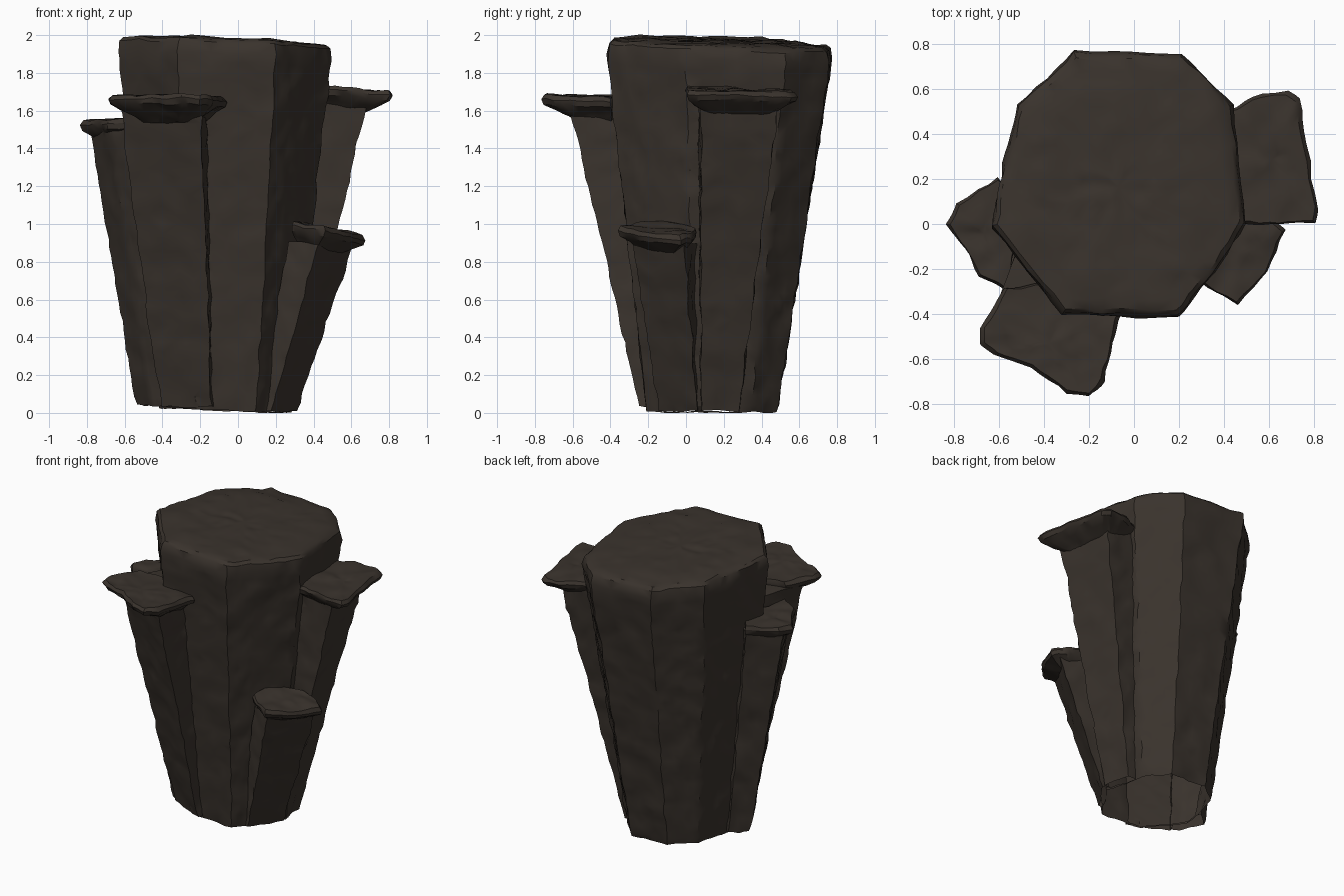
import bpy, bmesh, math
from mathutils import Vector, noise

if "Cube" in bpy.data.objects:
    bpy.data.objects.remove(bpy.data.objects["Cube"])

rock = bpy.data.materials.new("dark brown rock")
rock.diffuse_color = (0.042, 0.033, 0.026, 1)
rock.use_nodes = True
rock.node_tree.nodes["Principled BSDF"].inputs["Base Color"].default_value = rock.diffuse_color


def scaled(poly, s, c):
    return [(c[0] + (x - c[0]) * s, c[1] + (y - c[1]) * s) for x, y in poly]


def ring(poly, z, cuts, slope=(0, 0), c=(0, 0)):
    """Subdivided closed outline at height z, optionally tilted about c."""
    pts = []
    for i, p in enumerate(poly):
        q = poly[(i + 1) % len(poly)]
        for k in range(cuts):
            t = k / cuts
            x, y = p[0] + (q[0] - p[0]) * t, p[1] + (q[1] - p[1]) * t
            pts.append(Vector((x, y, z + slope[0] * (x - c[0]) + slope[1] * (y - c[1]))))
    return pts


def loft(name, rings, step=0.05, cap_steps=6, rough=0.011):
    """Skin through the rings, close both ends, and roughen the surface."""
    full = []
    for a, b in zip(rings, rings[1:]):
        n = max(1, round((b[0] - a[0]).length / step))
        full += [[p.lerp(q, k / n) for p, q in zip(a, b)] for k in range(n)]
    full.append(rings[-1])

    def cap(r):
        mid = sum(r, Vector()) / len(r)
        return mid, [[p.lerp(mid, k / cap_steps) for p in r] for k in range(1, cap_steps)]

    low_mid, low = cap(full[0])
    top_mid, top = cap(full[-1])
    full = low[::-1] + full + top

    def roughen(p):
        q = p + noise.noise_vector(p * 6) * rough * 0.8 + noise.noise_vector(p * 14) * rough
        q.z = max(q.z, 0)
        return q

    bm = bmesh.new()
    vs = [[bm.verts.new(roughen(p)) for p in r] for r in full]
    n = len(vs[0])
    for a, b in zip(vs, vs[1:]):
        for i in range(n):
            j = (i + 1) % n
            bm.faces.new((a[i], a[j], b[j], b[i]))
    for mid, r in ((low_mid, vs[0]), (top_mid, vs[-1])):
        m = bm.verts.new(roughen(mid))
        for i in range(n):
            bm.faces.new((r[i], r[(i + 1) % n], m))
    bmesh.ops.triangulate(bm, faces=bm.faces[:])
    bmesh.ops.recalc_face_normals(bm, faces=bm.faces[:])
    me = bpy.data.meshes.new(name)
    bm.to_mesh(me)
    bm.free()
    me.materials.append(rock)
    ob = bpy.data.objects.new(name, me)
    bpy.context.collection.objects.link(ob)
    return ob


# Main tapering column
top = [(-0.26, 0.77), (0.21, 0.76), (0.44, 0.53), (0.495, 0.0), (0.325, -0.26),
       (0.2, -0.415), (-0.32, -0.405), (-0.635, -0.01), (-0.58, 0.27), (-0.52, 0.53)]
bottom = [(-0.19, 0.49), (0.09, 0.49), (0.22, 0.345), (0.285, 0.05), (0.17, -0.115),
          (0.1, -0.215), (-0.23, -0.21), (-0.435, 0.03), (-0.4, 0.205), (-0.35, 0.36)]
mid = (-0.08, 0.14)
tilt = (-0.04, -0.035)
column = loft("rock_column", [
    ring(scaled(bottom, 0.97, mid), 0.01, 6, (-0.04, 0)),
    ring(bottom, 0.05, 6, (-0.04, 0)),
    ring(top, 1.89, 6, tilt),
    ring(scaled(top, 0.985, mid), 1.945, 6, tilt),
    ring(scaled(top, 0.95, mid), 1.963, 6, tilt),
    ring(scaled(top, 0.7, mid), 1.978, 6, tilt)], cap_steps=7)
parts = []


# Side columns: outline at the ground and outline under the ledge
def side_column(name, low, high, z0, z1):
    parts.append(loft(name, [ring(low, z0, 5), ring(high, z1, 5)], cap_steps=2))


side_column("front_left_column",
            [(-0.41, -0.12), (-0.14, -0.245), (-0.12, -0.1), (-0.3, 0.05)],
            [(-0.63, -0.42), (-0.20, -0.62), (-0.16, -0.33), (-0.48, 0.0)], 0.035, 1.63)
side_column("left_column",
            [(-0.44, 0.15), (-0.54, 0.06), (-0.455, -0.08), (-0.4, -0.12), (-0.3, 0.05)],
            [(-0.60, 0.19), (-0.785, 0.03), (-0.68, -0.2), (-0.58, -0.29), (-0.4, 0.0)], 0.04, 1.51)
side_column("right_column",
            [(0.31, 0.08), (0.28, 0.28), (0.15, 0.28), (0.15, 0.08)],
            [(0.685, 0.08), (0.64, 0.49), (0.40, 0.48), (0.40, 0.06)], 0.01, 1.66)
side_column("low_right_column",
            [(0.175, -0.145), (0.31, 0.06), (0.15, 0.07), (0.1, -0.1)],
            [(0.43, -0.28), (0.61, -0.01), (0.35, 0.06), (0.27, -0.2)], 0.01, 0.9)


# Overhanging ledges, flaring out of the side columns
def ledge(name, outline, z, anchor, slope):
    prof = [(0.5, -0.12), (0.8, -0.06), (0.96, -0.03), (1.0, -0.002), (0.95, 0.02)]
    parts.append(loft(name, [ring(scaled(outline, s, anchor), z + dz, 4, slope, anchor)
                             for s, dz in prof], step=0.04, cap_steps=6, rough=0.012))


ledge("front_left_ledge",
      [(-0.58, -0.29), (-0.69, -0.47), (-0.68, -0.54), (-0.63, -0.58), (-0.46, -0.64), (-0.3, -0.75),
       (-0.2, -0.77), (-0.13, -0.7), (-0.1, -0.53), (-0.06, -0.4), (-0.3, -0.25)],
      1.65, (-0.33, -0.38), (-0.03, -0.05))
ledge("left_ledge",
      [(-0.6, 0.21), (-0.79, 0.09), (-0.83, 0.0), (-0.75, -0.11), (-0.69, -0.23), (-0.57, -0.31),
       (-0.5, 0.0)], 1.54, (-0.56, 0.0), (0.04, 0))
ledge("right_ledge",
      [(0.42, 0.51), (0.57, 0.58), (0.68, 0.595), (0.74, 0.55), (0.77, 0.35), (0.825, 0.06),
       (0.8, 0.0), (0.65, -0.01), (0.46, 0.0), (0.35, 0.25)], 1.7, (0.46, 0.26), (-0.06, -0.04))
ledge("low_right_ledge",
      [(0.29, -0.25), (0.37, -0.31), (0.46, -0.355), (0.59, -0.21), (0.675, -0.03), (0.6, 0.04),
       (0.48, 0.06), (0.3, -0.05)], 0.98, (0.36, -0.1), (-0.2, 0.0))

# Merge everything into one continuous rock skin
bpy.context.view_layer.objects.active = column
for part in parts:
    mod = column.modifiers.new("merge", 'BOOLEAN')
    mod.operation = 'UNION'
    mod.solver = 'EXACT'
    mod.object = part
    bpy.ops.object.modifier_apply(modifier=mod.name)
    bpy.data.objects.remove(part)

# Open underside
bm = bmesh.new()
bm.from_mesh(column.data)
under = [f for f in bm.faces if f.normal.z < -0.7 and f.calc_center_median().z < 0.09]
bmesh.ops.delete(bm, geom=under, context='FACES')
bm.to_mesh(column.data)
bm.free()

bpy.ops.object.select_all(action='DESELECT')
column.select_set(True)
bpy.ops.object.shade_smooth_by_angle(angle=math.radians(32))
